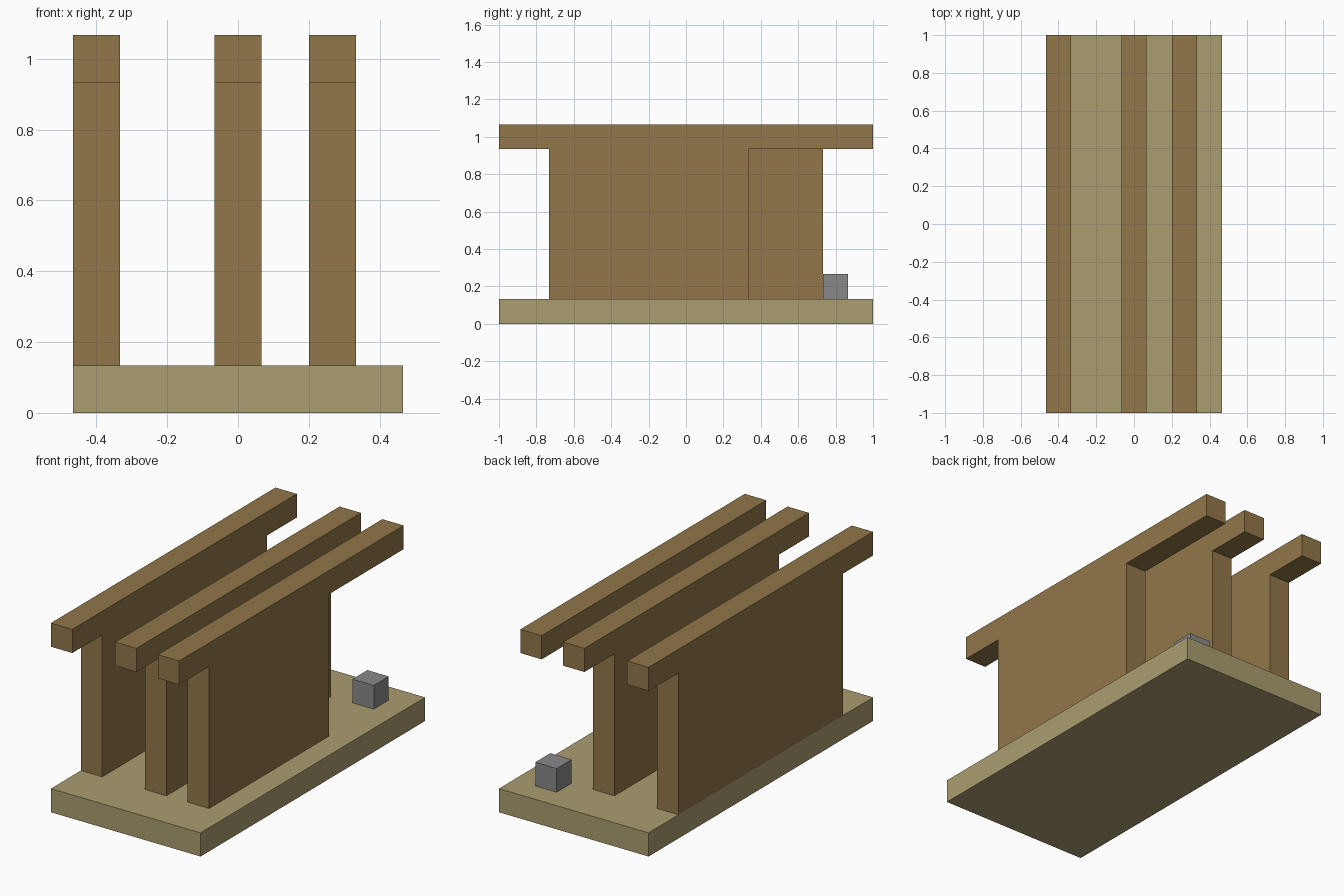
import bpy
from mathutils import Vector

cube = bpy.data.objects.get("Cube")
if cube:
    bpy.data.objects.remove(cube, do_unlink=True)


def make_material(name, rgb):
    mat = bpy.data.materials.new(name)
    mat.use_nodes = True
    colour = (*rgb, 1.0)
    mat.diffuse_color = colour
    mat.node_tree.nodes["Principled BSDF"].inputs["Base Color"].default_value = colour
    return mat


def box(name, low, high, mat):
    """Box spanning two opposite corners."""
    low, high = Vector(low), Vector(high)
    bpy.ops.mesh.primitive_cube_add(size=1)
    obj = bpy.context.object
    obj.name = name
    for v in obj.data.vertices:
        v.co = (low + high) / 2 + v.co * (high - low)
    obj.data.materials.append(mat)
    return obj


brown = make_material("brown wood", (0.287, 0.184, 0.067))
tan = make_material("pale tan", (0.402, 0.337, 0.162))
grey = make_material("grey", (0.25, 0.25, 0.25))

UNIT = 2 / 15            # thickness shared by every part
BEAM_Z = 7 * UNIT        # underside of the beams
WALL_Y = 5.5 * UNIT      # end of a full-length wall

# Base slab
box("base", (-3.5 * UNIT, -1, 0), (3.5 * UNIT, 1, UNIT), tan)

# Upright walls with overhanging beams; one wall stops short at the back
for side, x, back in (("right", -3.5 * UNIT, WALL_Y),
                      ("middle", -0.5 * UNIT, WALL_Y),
                      ("left", 1.5 * UNIT, 2.5 * UNIT)):
    box(side + "_wall", (x, -WALL_Y, UNIT), (x + UNIT, back, BEAM_Z), brown)
    box(side + "_beam", (x, -1, BEAM_Z), (x + UNIT, 1, BEAM_Z + UNIT), brown)

# Small block behind the short wall
box("small_block", (1.5 * UNIT, WALL_Y, UNIT),
    (2.5 * UNIT, WALL_Y + UNIT, 2 * UNIT), grey)
